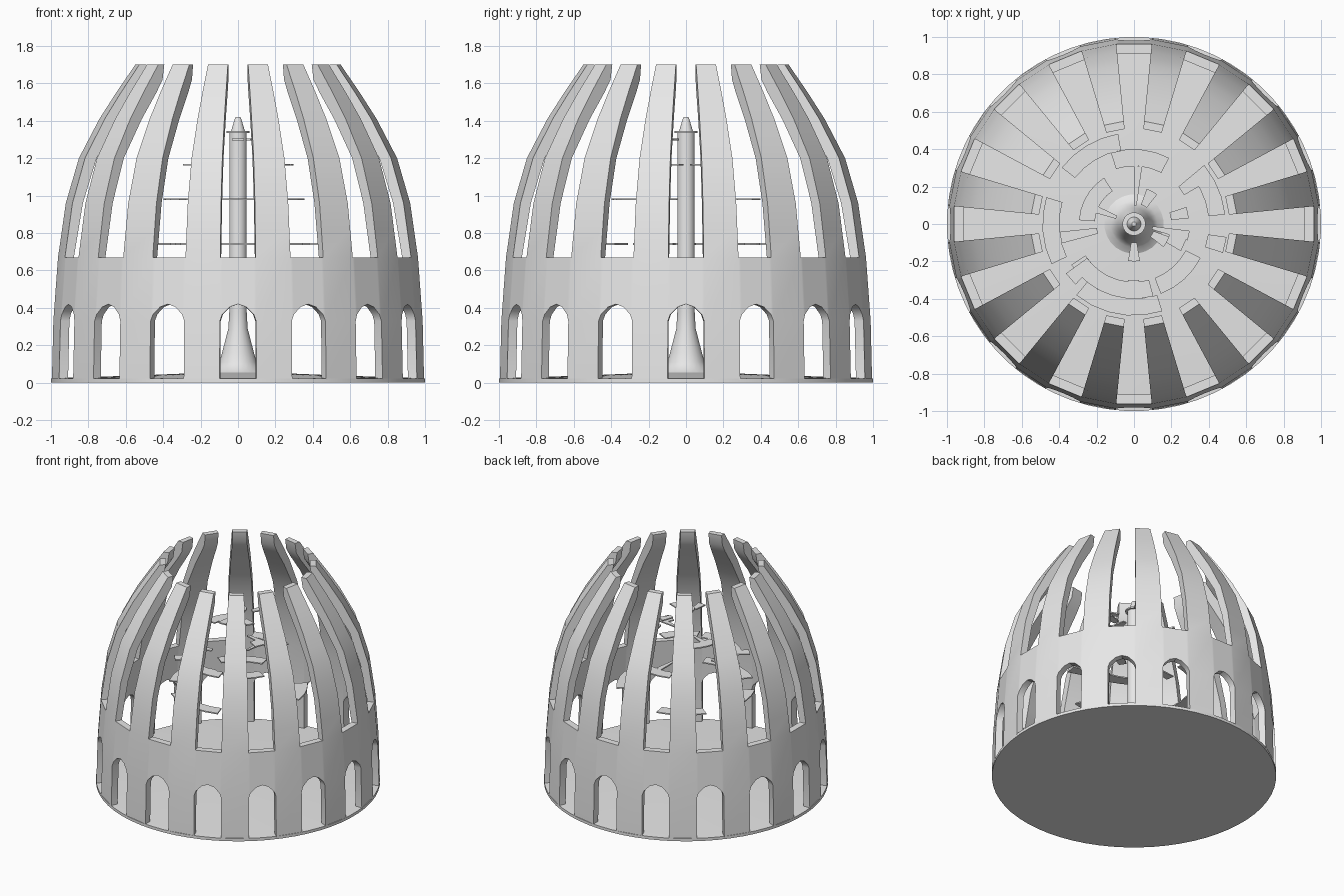
import bpy, bmesh, math

if "Cube" in bpy.data.objects:
    bpy.data.objects.remove(bpy.data.objects["Cube"])

grey = bpy.data.materials.new("light_grey")
grey.diffuse_color = (0.8, 0.8, 0.8, 1)
grey.use_nodes = True
grey.node_tree.nodes["Principled BSDF"].inputs["Base Color"].default_value = grey.diffuse_color


def finish(bm, name, smooth=True):
    bmesh.ops.recalc_face_normals(bm, faces=bm.faces)
    me = bpy.data.meshes.new(name)
    bm.to_mesh(me)
    bm.free()
    me.materials.append(grey)
    ob = bpy.data.objects.new(name, me)
    bpy.context.collection.objects.link(ob)
    if smooth:
        bpy.ops.object.select_all(action='DESELECT')
        ob.select_set(True)
        bpy.context.view_layer.objects.active = ob
        bpy.ops.object.shade_smooth_by_angle(angle=math.radians(35))
    return ob


def interp(table, z):
    for (z0, a), (z1, b) in zip(table, table[1:]):
        if z <= z1:
            return a + (b - a) * max(0, z - z0) / (z1 - z0)
    return table[-1][1]


def polar(r, deg, z):
    a = math.radians(deg)
    return (r * math.cos(a), r * math.sin(a), z)


# Dome cage: outer radius and wall depth by height
OUTER = [(0, 1.0), (.33, .992), (.67, .967), (.96, .925), (1.2, .855),
         (1.41, .745), (1.55, .655), (1.7, .552)]
DEPTH = [(0, .05), (.67, .05), (1.2, .065), (1.55, .09), (1.62, .085), (1.7, .042)]
HALF = 5.625
ROWS = [.015, .33, .67, .82, .96, 1.08, 1.2, 1.31, 1.41, 1.55, 1.62, 1.7]
ARCH = [(-HALF, .33), (-4.9, .365), (-2.6, .405), (0, .42), (2.6, .405), (4.9, .365), (HALF, .33)]

bm = bmesh.new()
cache = {}


def vert(deg, z):
    key = (round(deg % 360, 2) % 360, round(z, 3))
    if key not in cache:
        # stay on the flat side of a 32-sided wall
        off = (deg % (2 * HALF)) - HALF
        k = math.cos(math.radians(HALF)) / math.cos(math.radians(off))
        flat = off if abs(off) < HALF else HALF
        centre = deg - HALF
        off = centre - round(centre / (2 * HALF)) * 2 * HALF
        off = HALF - abs(off)
        k = math.cos(math.radians(HALF)) / math.cos(math.radians(HALF - abs(HALF - off)))
        if abs(off - HALF) < 1e-6:
            k = 1.0
        cache[key] = bm.verts.new(polar(interp(OUTER, z) * k, deg, z))
    return cache[key]


for i in range(16):
    c = 22.5 * i
    rib = c + 11.25
    for z0, z1 in zip(ROWS, ROWS[1:]):          # column and rib
        bm.faces.new([vert(rib - HALF, z0), vert(rib + HALF, z0),
                      vert(rib + HALF, z1), vert(rib - HALF, z1)])
    for (a0, z0), (a1, z1) in zip(ARCH, ARCH[1:]):   # wall above the arch
        bm.faces.new([vert(c + a0, z0), vert(c + a1, z1),
                      vert(c + a1, .67), vert(c + a0, .67)])

# Give the cage its inner skin and rim faces
outer_faces = list(bm.faces)
rim = [e for e in bm.edges if len(e.link_faces) == 1]
inner = {}
for v in list(bm.verts):
    r = math.hypot(v.co.x, v.co.y)
    k = (r - interp(DEPTH, v.co.z)) / r
    inner[v] = bm.verts.new((v.co.x * k, v.co.y * k, v.co.z))
for f in outer_faces:
    bm.faces.new([inner[v] for v in reversed(f.verts)])
for e in rim:
    a, b = e.verts
    bm.faces.new([a, b, inner[b], inner[a]])
finish(bm, "dome_cage")


def lathe(name, profile, n):
    bm = bmesh.new()
    rings = [[bm.verts.new(polar(r, 360 * (i + .5) / n, z)) for i in range(n)] for r, z in profile]
    for lo, hi in zip(rings, rings[1:]):
        for i in range(n):
            j = (i + 1) % n
            bm.faces.new([lo[i], lo[j], hi[j], hi[i]])
    bm.faces.new(rings[0][::-1])
    bm.faces.new(rings[-1])
    return finish(bm, name)


# Floor, slightly raised towards the middle, and the flared central mast
lathe("floor", [(1.0, 0), (1.0, .022), (.93, .026), (.5, .04), (.15, .055)], 64)
lathe("mast", [(.18, .045), (.125, .07), (.1, .11), (.086, .16), (.052, .29), (.047, .38),
               (.047, 1.335)], 24)
lathe("mast_cap", [(.062, 1.335), (.062, 1.345), (.037, 1.346), (.018, 1.41), (.012, 1.42)], 24)


# Thin curved plates: inner radius, outer radius, start and end angle
def plates(name, z, pieces, t=.009):
    bm = bmesh.new()
    for r0, r1, a0, a1 in pieces:
        n = max(1, round((a1 - a0) / 11.25))
        prev = None
        for i in range(n + 1):
            a = a0 + (a1 - a0) * i / n
            q = [bm.verts.new(polar(r, a, h)) for r, h in
                 ((r0, z - t / 2), (r1, z - t / 2), (r1, z + t / 2), (r0, z + t / 2))]
            if prev:
                for k in range(4):
                    m = (k + 1) % 4
                    bm.faces.new([prev[k], prev[m], q[m], q[k]])
            if i in (0, n):
                bm.faces.new(q)
            prev = q
    finish(bm, name, False)


plates("lower_plates", .742, [
    (.40, .49, 100, 142), (.40, .49, 6, 40), (.40, .49, 163, 206),
    (.40, .49, 231, 288), (.40, .50, -18, -8), (.31, .40, 30, 40), (.31, .40, 213, 225)])
plates("middle_plates", .98, [
    (.31, .40, 62, 108), (.31, .40, 222, 285), (.31, .40, 291, 333),
    (.20, .40, 186, 195), (.31, .45, 216, 226), (.10, .31, 82, 90), (.30, .40, 264, 275)])
plates("upper_plates", 1.165, [
    (.21, .295, 123, 176), (.20, .295, 6, 18), (.10, .30, -17, -7),
    (.10, .25, 154, 164), (.20, .29, -30, -17)])
plates("top_plates", 1.3, [
    (.10, .20, 261, 279), (.11, .20, 52, 70), (.11, .20, -38, -20)])
